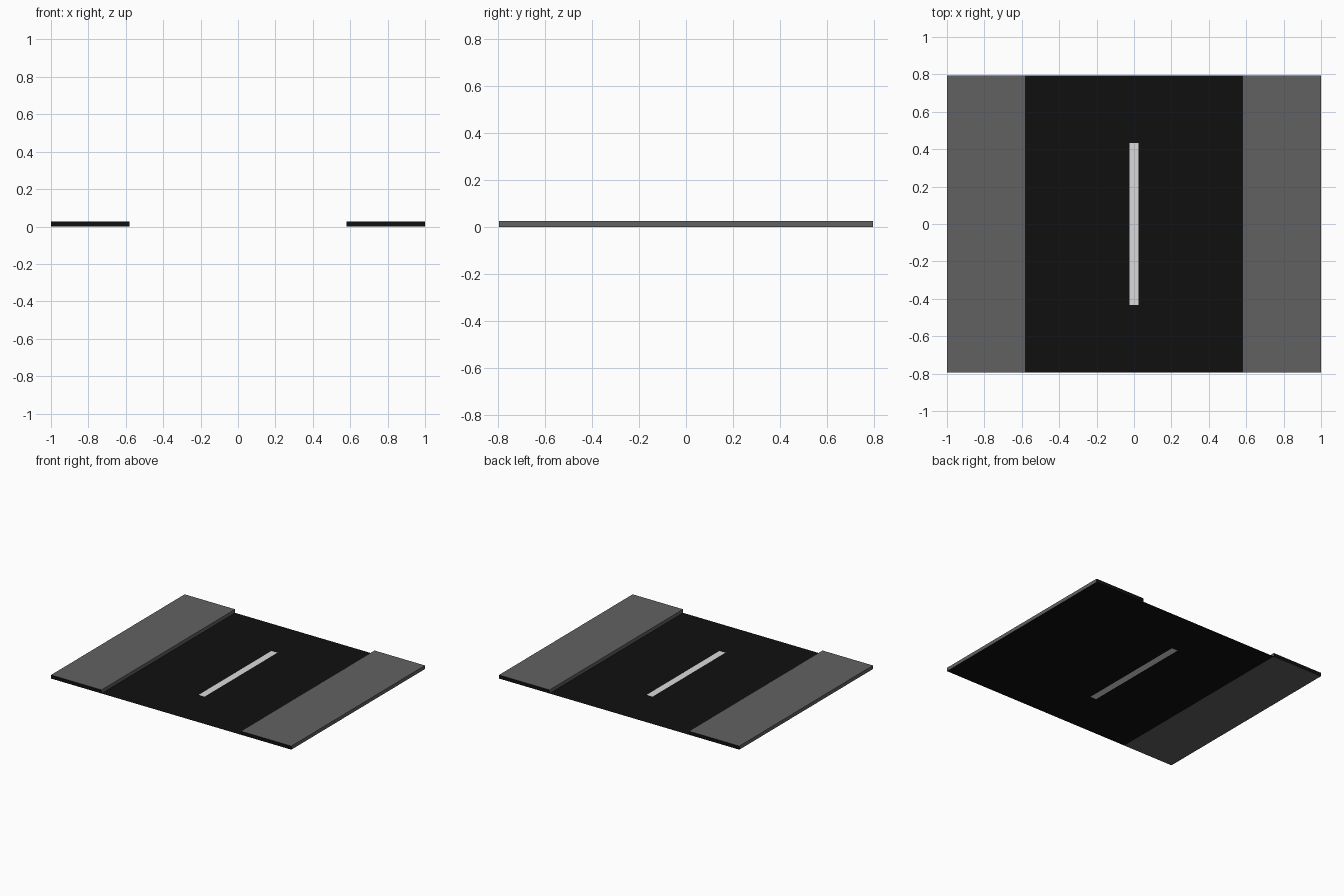
import bpy
import bmesh

cube = bpy.data.objects.get("Cube")
if cube:
    bpy.data.objects.remove(cube, do_unlink=True)

HALF_WIDTH, HALF_LENGTH = 1.0, 0.794
ROAD_HALF, KERB_HEIGHT = 0.58, 0.027
LINE_HALF_WIDTH, LINE_HALF_LENGTH = 0.025, 0.433


def make_material(name, value):
    mat = bpy.data.materials.new(name)
    mat.use_nodes = True
    colour = (value, value, value, 1.0)
    mat.diffuse_color = colour
    mat.node_tree.nodes["Principled BSDF"].inputs["Base Color"].default_value = colour
    return mat


asphalt = make_material("asphalt black", 0.005)
concrete = make_material("concrete grey", 0.12)
paint = make_material("line white", 0.7)


def finish(bm, name, materials):
    mesh = bpy.data.meshes.new(name)
    bm.to_mesh(mesh)
    bm.free()
    for mat in materials:
        mesh.materials.append(mat)
    obj = bpy.data.objects.new(name, mesh)
    bpy.context.collection.objects.link(obj)
    return obj


# Flat road sheet with the centre line cut into it
bm = bmesh.new()
xs = (-ROAD_HALF, -LINE_HALF_WIDTH, LINE_HALF_WIDTH, ROAD_HALF)
ys = (-HALF_LENGTH, -LINE_HALF_LENGTH, LINE_HALF_LENGTH, HALF_LENGTH)
rows = [[bm.verts.new((x, y, 0)) for x in xs] for y in ys]
for j in range(3):
    for i in range(3):
        face = bm.faces.new((rows[j][i], rows[j][i + 1],
                             rows[j + 1][i + 1], rows[j + 1][i]))
        face.material_index = int(i == 1 and j == 1)
finish(bm, "road", (asphalt, paint))


# Raised pavements with dark cut ends; the left one also has a dark underside
def make_pavement(name, side):
    bm = bmesh.new()
    bmesh.ops.create_cube(bm, size=1)
    bmesh.ops.scale(bm, verts=bm.verts,
                    vec=(HALF_WIDTH - ROAD_HALF, 2 * HALF_LENGTH, KERB_HEIGHT))
    bmesh.ops.translate(bm, verts=bm.verts,
                        vec=(side * (HALF_WIDTH + ROAD_HALF) / 2, 0, KERB_HEIGHT / 2))
    bm.normal_update()
    for face in bm.faces:
        is_end = abs(face.normal.y) > 0.5
        is_dark_base = side > 0 and face.normal.z < -0.5
        face.material_index = int(is_end or is_dark_base)
    finish(bm, name, (concrete, asphalt))


make_pavement("left_pavement", 1)
make_pavement("right_pavement", -1)
